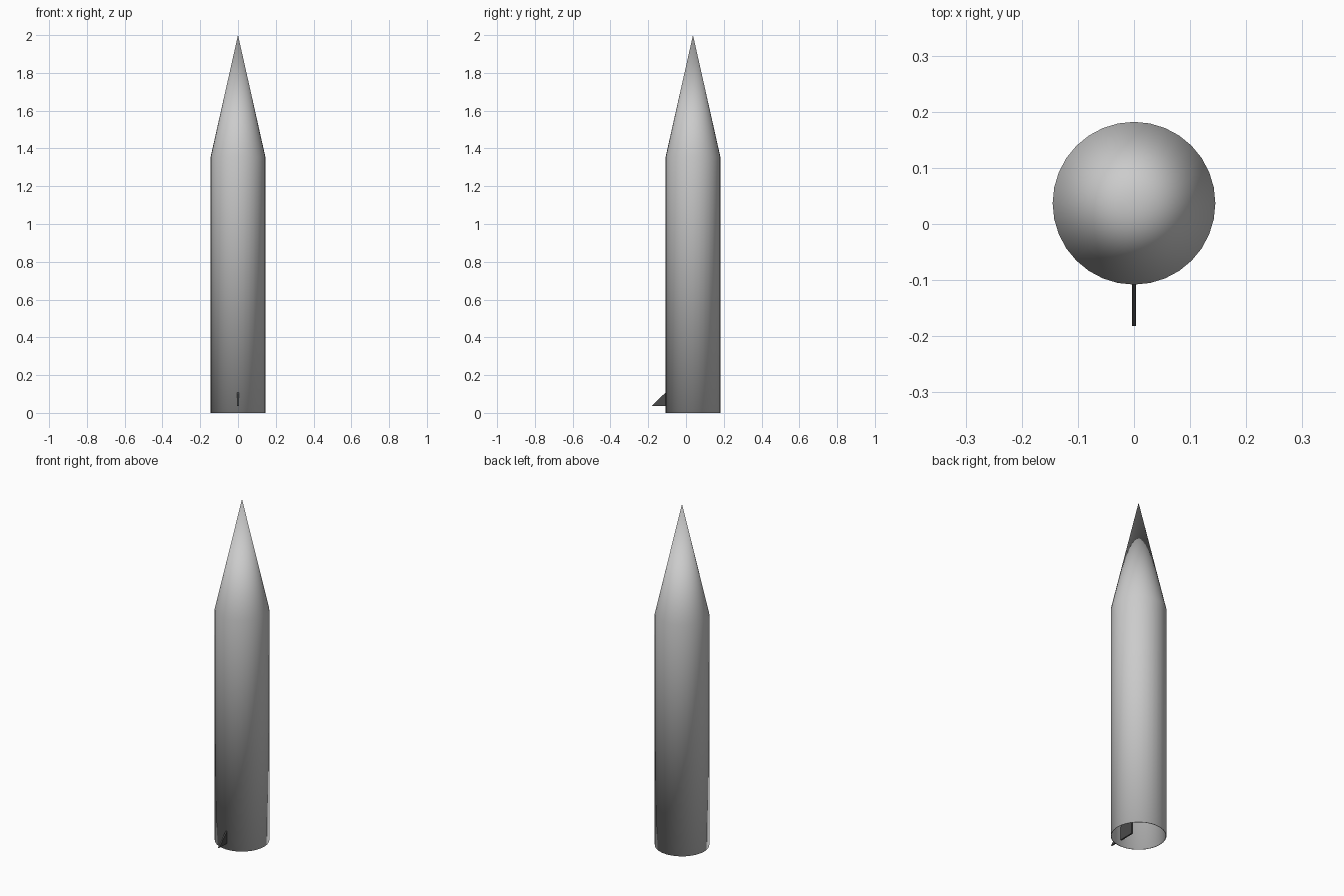
import bpy, bmesh, math

if "Cube" in bpy.data.objects:
    bpy.data.objects.remove(bpy.data.objects["Cube"])

CY = 0.037      # body axis offset in y
SIDES = 32


def material(name, value):
    m = bpy.data.materials.new(name)
    m.diffuse_color = (value, value, value, 1)
    m.use_nodes = True
    m.node_tree.nodes["Principled BSDF"].inputs["Base Color"].default_value = m.diffuse_color
    return m


def add_object(name, bm, mat):
    bmesh.ops.recalc_face_normals(bm, faces=bm.faces[:])
    me = bpy.data.meshes.new(name)
    bm.to_mesh(me)
    bm.free()
    me.materials.append(mat)
    ob = bpy.data.objects.new(name, me)
    bpy.context.collection.objects.link(ob)
    return ob


# Hollow body: outer wall and nose, then back down the inner wall to the rim
profile = [(0, 2.0), (0.145, 1.355), (0.145, 0), (0.141, 0), (0.141, 1.354), (0, 1.98)]
bm = bmesh.new()
rings = []
for r, z in profile:
    if r == 0:
        rings.append([bm.verts.new((0, CY, z))] * SIDES)
    else:
        rings.append([bm.verts.new((r * math.sin(2 * math.pi * i / SIDES),
                                    CY + r * math.cos(2 * math.pi * i / SIDES), z))
                      for i in range(SIDES)])
for a, b in zip(rings, rings[1:]):
    for i in range(SIDES):
        j = (i + 1) % SIDES
        corners = list(dict.fromkeys((a[i], a[j], b[j], b[i])))
        bm.faces.new(corners)
for f in bm.faces:
    f.smooth = True
add_object("rocket_body", bm, material("light grey", 0.6))

# Single triangular fin passing through the front wall
bm = bmesh.new()
outline = [(-0.182, 0.037), (-0.014, 0.037), (-0.014, 0.198)]
face = bm.faces.new([bm.verts.new((-0.004, y, z)) for y, z in outline])
side = bmesh.ops.extrude_face_region(bm, geom=[face])
for v in side["geom"]:
    if isinstance(v, bmesh.types.BMVert):
        v.co.x = 0.004
add_object("tail_fin", bm, material("dark grey", 0.07))
